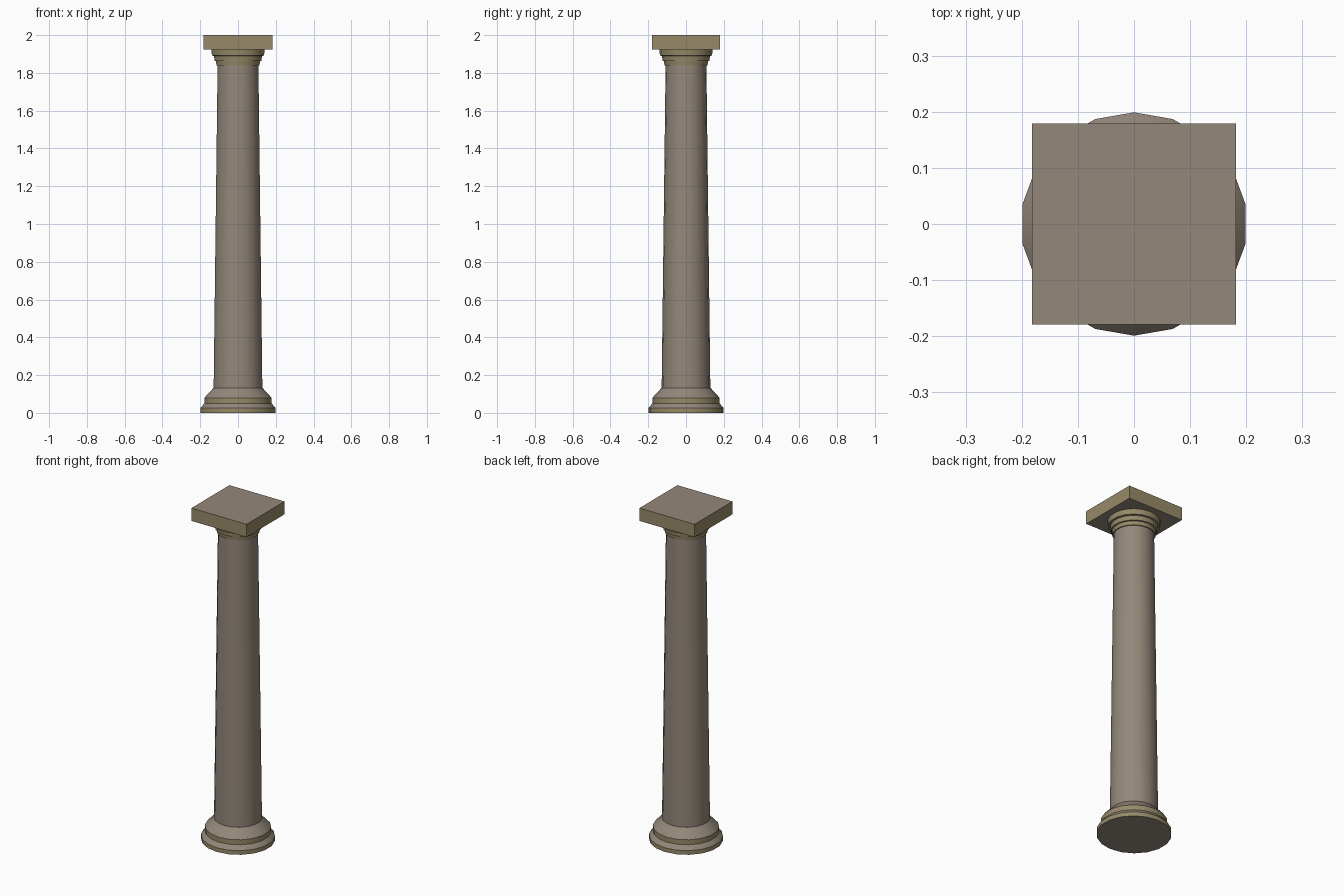
import bpy, bmesh, math

if "Cube" in bpy.data.objects:
    bpy.data.objects.remove(bpy.data.objects["Cube"])

SIDES = 18
X_STRETCH = 1.0 / math.cos(math.pi / SIDES)  # flats face +-x, keep full width


def material(name, rgb):
    m = bpy.data.materials.new(name)
    m.diffuse_color = (*rgb, 1)
    m.use_nodes = True
    m.node_tree.nodes["Principled BSDF"].inputs["Base Color"].default_value = m.diffuse_color
    return m


stone = material("grey_stone", (0.295, 0.245, 0.195))
ochre = material("ochre_stone", (0.31, 0.255, 0.14))


def finish(name, bm, rule):
    """Make an object; rule(face) is True for ochre faces."""
    bmesh.ops.recalc_face_normals(bm, faces=bm.faces)
    for f in bm.faces:
        f.material_index = 1 if rule(f) else 0
    me = bpy.data.meshes.new(name)
    bm.to_mesh(me)
    bm.free()
    me.materials.append(stone)
    me.materials.append(ochre)
    ob = bpy.data.objects.new(name, me)
    bpy.context.collection.objects.link(ob)
    return ob


def lathe(name, profile, rule):
    """Revolve (radius, height) points, capped at both ends."""
    bm = bmesh.new()
    rings = []
    for r, z in profile:
        ring = []
        for i in range(SIDES):
            a = math.pi / 2 + 2 * math.pi * i / SIDES
            ring.append(bm.verts.new((r * X_STRETCH * math.cos(a), r * math.sin(a), z)))
        rings.append(ring)
    for a, b in zip(rings, rings[1:]):
        for i in range(SIDES):
            j = (i + 1) % SIDES
            bm.faces.new((a[i], a[j], b[j], b[i]))
    bm.faces.new(rings[0][::-1])
    bm.faces.new(rings[-1])
    ob = finish(name, bm, rule)
    bpy.ops.object.select_all(action='DESELECT')
    ob.select_set(True)
    bpy.context.view_layer.objects.active = ob
    bpy.ops.object.shade_smooth_by_angle(angle=math.radians(30))
    return ob


def upright(f):
    return abs(f.normal.z) < 0.3


# Stepped round base
lathe("base", [(0.199, 0), (0.199, 0.025), (0.182, 0.046), (0.178, 0.05),
               (0.178, 0.08), (0.13, 0.132)], upright)

# Tapered shaft
lathe("shaft", [(0.129, 0.13), (0.108, 1.842)], lambda f: False)

# Stepped neck rings under the slab
lathe("capital_rings", [(0.114, 1.84), (0.117, 1.862), (0.124, 1.864), (0.127, 1.89),
                        (0.138, 1.892), (0.141, 1.925)], upright)

# Square slab on top
bm = bmesh.new()
bmesh.ops.create_cube(bm, size=1)
for v in bm.verts:
    v.co = (v.co.x * 0.364, v.co.y * 0.358, 1.9615 + v.co.z * 0.077)
finish("top_slab", bm, upright)
